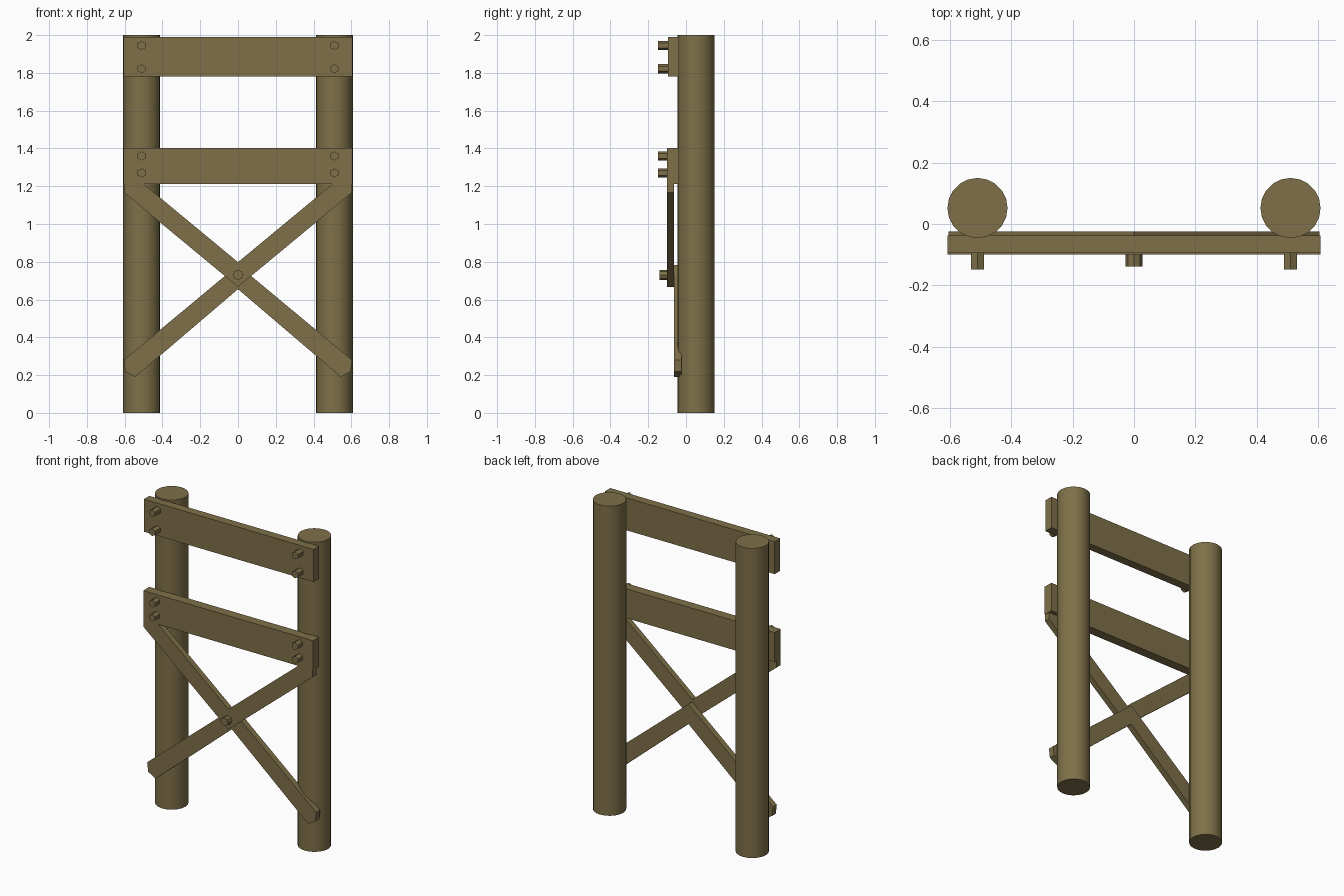
import bpy, bmesh, math
from mathutils import Matrix

if "Cube" in bpy.data.objects:
    bpy.data.objects.remove(bpy.data.objects["Cube"])

wood = bpy.data.materials.new("olive wood")
wood.diffuse_color = (0.21, 0.163, 0.066, 1)
wood.use_nodes = True
wood.node_tree.nodes["Principled BSDF"].inputs["Base Color"].default_value = wood.diffuse_color


def finish(name, bm, smooth=False):
    bmesh.ops.recalc_face_normals(bm, faces=bm.faces)
    me = bpy.data.meshes.new(name)
    bm.to_mesh(me)
    bm.free()
    me.materials.append(wood)
    ob = bpy.data.objects.new(name, me)
    bpy.context.collection.objects.link(ob)
    if smooth:
        bpy.ops.object.select_all(action='DESELECT')
        ob.select_set(True)
        bpy.context.view_layer.objects.active = ob
        bpy.ops.object.shade_smooth_by_angle(angle=math.radians(30))
    return ob


def plate(name, pts, y0, y1):
    """Extrude an x/z outline from y0 back to y1."""
    bm = bmesh.new()
    face = bm.faces.new([bm.verts.new((x, y0, z)) for x, z in pts])
    ext = bmesh.ops.extrude_face_region(bm, geom=[face])
    verts = [v for v in ext["geom"] if isinstance(v, bmesh.types.BMVert)]
    bmesh.ops.translate(bm, verts=verts, vec=(0, y1 - y0, 0))
    return finish(name, bm)


def bolt(name, x, z, r, y0, y1, sides):
    bm = bmesh.new()
    m = (Matrix.Translation((x, (y0 + y1) / 2, z))
         @ Matrix.Rotation(math.pi / 2, 4, 'X'))
    bmesh.ops.create_cone(bm, cap_ends=True, segments=sides, radius1=r,
                          radius2=r, depth=y1 - y0, matrix=m)
    return finish(name, bm)


def mirrored(half):
    """Close a right-hand outline (starting and ending on x = 0)."""
    return half + [(-x, z) for x, z in reversed(half) if x > 0]


# round posts
for side, s in (("left", -1), ("right", 1)):
    bm = bmesh.new()
    bmesh.ops.create_cone(bm, cap_ends=True, segments=20, radius1=0.098,
                          radius2=0.098, depth=2,
                          matrix=Matrix.Translation((s * 0.51, 0.052, 1)))
    finish(side + "_post", bm, True)

# horizontal boards
for name, z0, z1, y0 in (("top_board", 1.78, 1.99, -0.094),
                         ("middle_board", 1.212, 1.402, -0.1)):
    plate(name, mirrored([(0, z0), (0.607, z0), (0.607, z1), (0, z1)])
          [1:3] + [(-0.607, z1), (-0.607, z0)], y0, -0.038)

# crossed braces: upper V in front, lower inverted V behind
plate("upper_braces", mirrored([(0, 0.667), (0.604, 1.167), (0.604, 1.212),
                                (0.5, 1.212), (0, 0.798)]), -0.1, -0.063)
plate("lower_braces", mirrored([(0, 0.783), (0.604, 0.28), (0.597, 0.22),
                                (0.545, 0.19), (0, 0.655)]), -0.064, -0.025)

# bolts
for s in (-1, 1):
    for i, z in enumerate((1.945, 1.822, 1.36, 1.27)):
        bolt(f"board_bolt_{i}_{'left' if s < 0 else 'right'}",
             s * 0.51, z, 0.024, -0.148, -0.06, 6)
bolt("centre_bolt", 0, 0.73, 0.027, -0.139, -0.07, 8)
